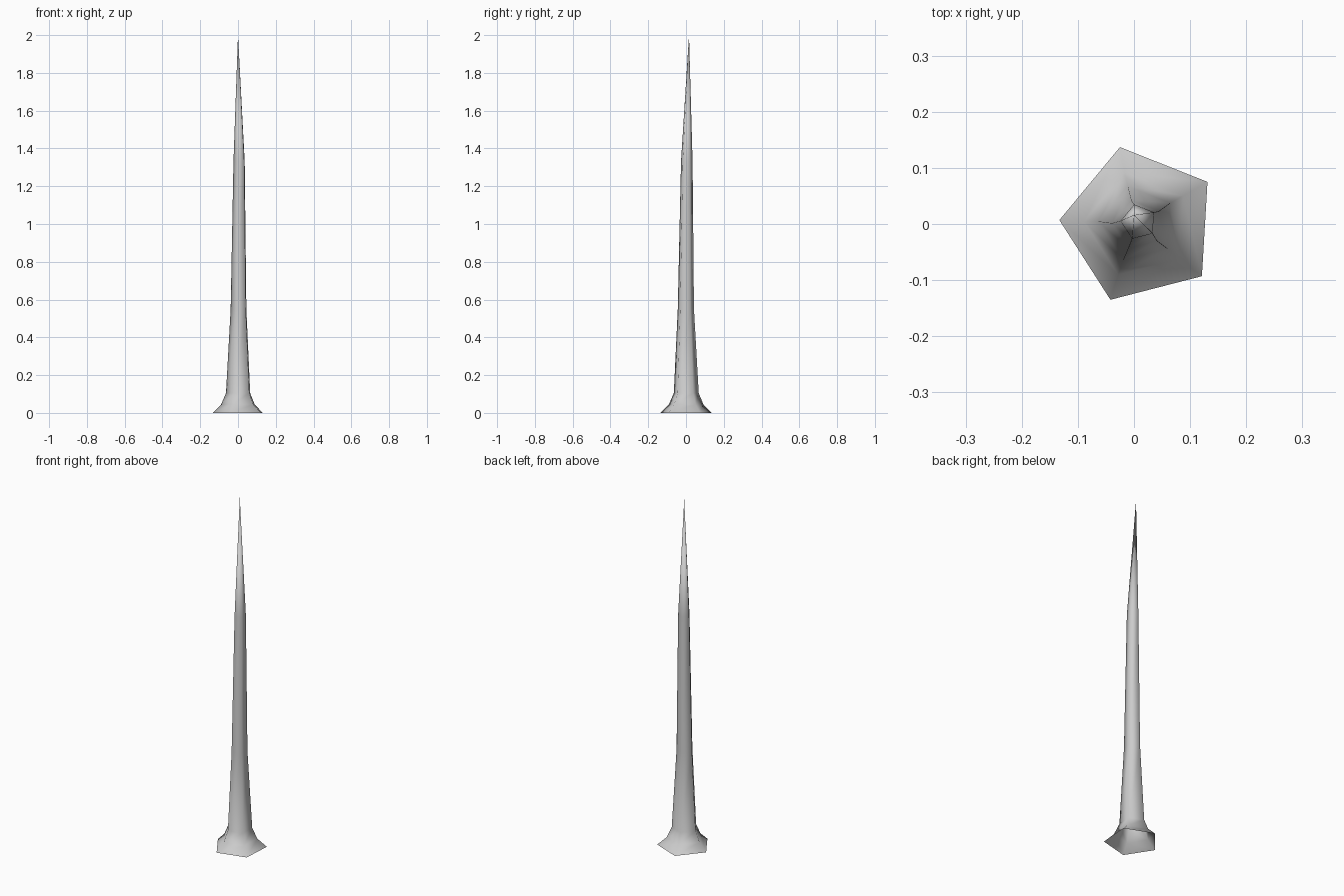
import bpy, bmesh

if "Cube" in bpy.data.objects:
    bpy.data.objects.remove(bpy.data.objects["Cube"])

# Irregular five-sided cross-section at the foot of the trunk
section = [(-0.133, 0.007), (-0.042, -0.135), (0.121, -0.093), (0.131, 0.075), (-0.025, 0.137)]
# Rings up the trunk: height, scale, centre x, centre y
rings = [(0.0, 1.0, 0.0, 0.0), (0.045, 0.67, 0.0, 0.0), (0.105, 0.485, 0.001, 0.001),
         (0.55, 0.315, 0.003, -0.001), (1.33, 0.225, 0.006, 0.004)]
tip = (0.0, 0.016, 2.0)

bm = bmesh.new()
loops = [[bm.verts.new((cx + x * s, cy + y * s, z)) for x, y in section]
         for z, s, cx, cy in rings]

# Flared foot and tapering shaft, open underneath
n = len(section)
for low, high in zip(loops, loops[1:]):
    for i in range(n):
        j = (i + 1) % n
        bm.faces.new((low[i], low[j], high[j], high[i]))

# Pointed top
apex = bm.verts.new(tip)
for i in range(n):
    bm.faces.new((loops[-1][i], loops[-1][(i + 1) % n], apex))

for f in bm.faces:
    f.smooth = True
mesh = bpy.data.meshes.new("tree_trunk")
bm.to_mesh(mesh)
bm.free()
trunk = bpy.data.objects.new("tree_trunk", mesh)
bpy.context.collection.objects.link(trunk)
